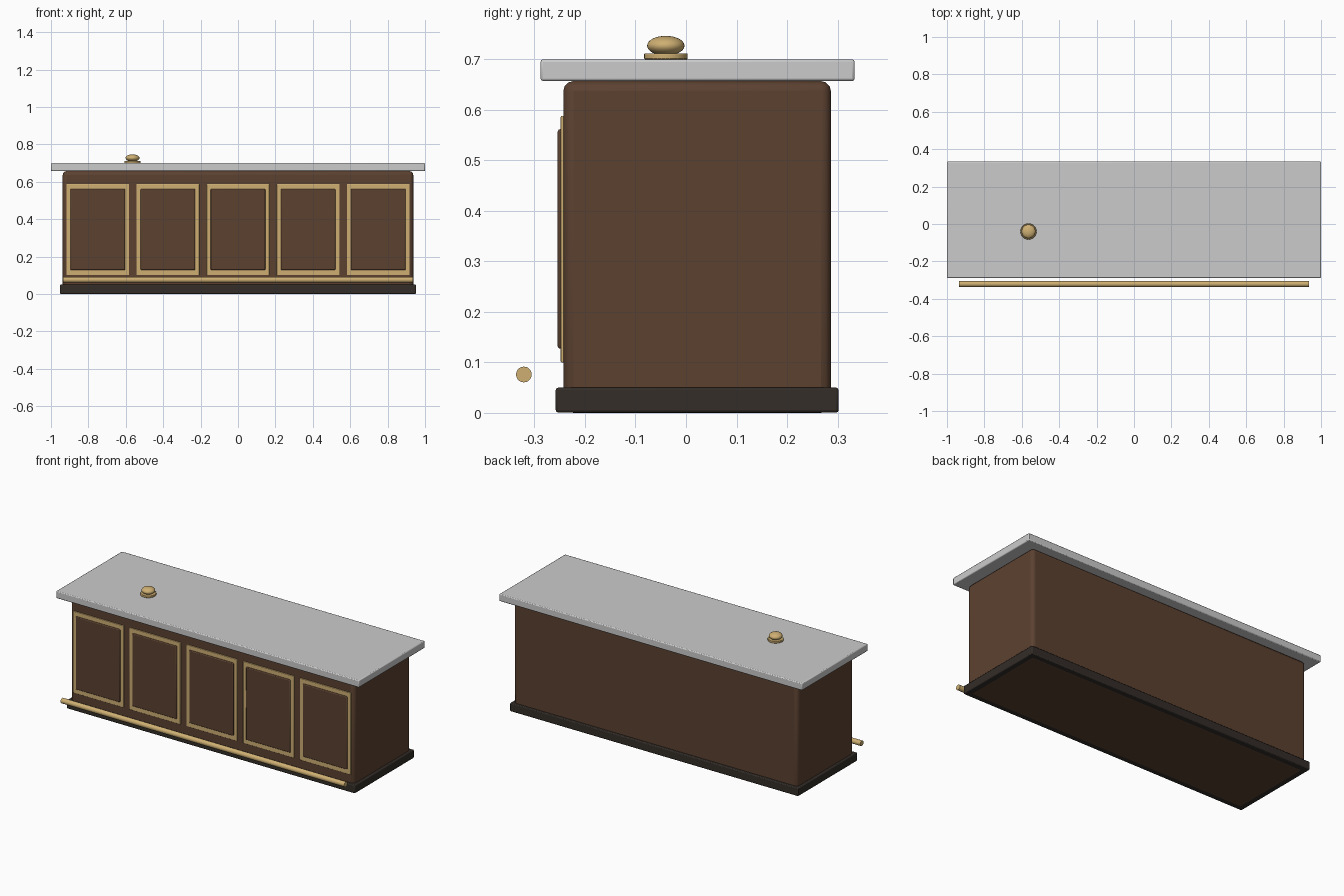
import bpy
import math

if "Cube" in bpy.data.objects:
    bpy.data.objects.remove(bpy.data.objects["Cube"])


def material(name, rgb):
    m = bpy.data.materials.new(name)
    m.diffuse_color = (*rgb, 1)
    m.use_nodes = True
    m.node_tree.nodes["Principled BSDF"].inputs["Base Color"].default_value = m.diffuse_color
    return m


WOOD = material("dark_wood", (0.105, 0.053, 0.03))
BRASS = material("brass", (0.62, 0.43, 0.17))
PLINTH = material("plinth_dark", (0.033, 0.026, 0.021))


def finish(obj, name, mat, bevel=0, segments=3):
    obj.name = name
    if mat:
        obj.data.materials.append(mat)
    if bevel:
        b = obj.modifiers.new("bevel", 'BEVEL')
        b.width, b.segments = bevel, segments
    bpy.ops.object.shade_smooth_by_angle(angle=math.radians(35))
    return obj


def box(name, lo, hi, mat=None, bevel=0, segments=3):
    centre = [(a + b) / 2 for a, b in zip(lo, hi)]
    bpy.ops.mesh.primitive_cube_add(size=1, location=centre)
    obj = bpy.context.object
    obj.scale = [b - a for a, b in zip(lo, hi)]
    bpy.ops.object.transform_apply(location=False, rotation=False, scale=True)
    return finish(obj, name, mat, bevel, segments)


def cylinder(name, loc, radius, depth, mat, rot=(0, 0, 0), bevel=0):
    bpy.ops.mesh.primitive_cylinder_add(vertices=32, radius=radius, depth=depth,
                                        location=loc, rotation=rot)
    return finish(bpy.context.object, name, mat, bevel, 2)


# Main carcass, plinth and stone worktop
box("counter_body", (-0.937, -0.243, 0), (0.937, 0.287, 0.657), WOOD, 0.02)
box("plinth", (-0.952, -0.258, 0.0005), (0.952, 0.302, 0.05), PLINTH, 0.005, 2)
box("worktop", (-1, -0.288, 0.657), (1, 0.334, 0.70), None, 0.005, 2)

# Five front panels, each a raised field on a brass surround
for i in range(5):
    x = (i - 2) * 0.375
    box(f"panel_trim_{i + 1}", (x - 0.168, -0.248, 0.10), (x + 0.168, -0.235, 0.588),
        BRASS, 0.002, 2)
    box(f"panel_field_{i + 1}", (x - 0.146, -0.254, 0.127), (x + 0.146, -0.235, 0.562),
        WOOD, 0.005, 2)

# Foot rail along the front
cylinder("foot_rail", (0, -0.321, 0.076), 0.0155, 1.873, BRASS, (0, math.pi / 2, 0))

# Service bell: base disc and flattened dome
cylinder("bell_base", (-0.564, -0.04, 0.706), 0.043, 0.012, BRASS, bevel=0.002)
bpy.ops.mesh.primitive_uv_sphere_add(segments=32, ring_count=16, radius=1,
                                     location=(-0.564, -0.04, 0.727))
bpy.context.object.scale = (0.037, 0.037, 0.0195)
bpy.ops.object.transform_apply(location=False, rotation=False, scale=True)
finish(bpy.context.object, "bell_dome", BRASS)
